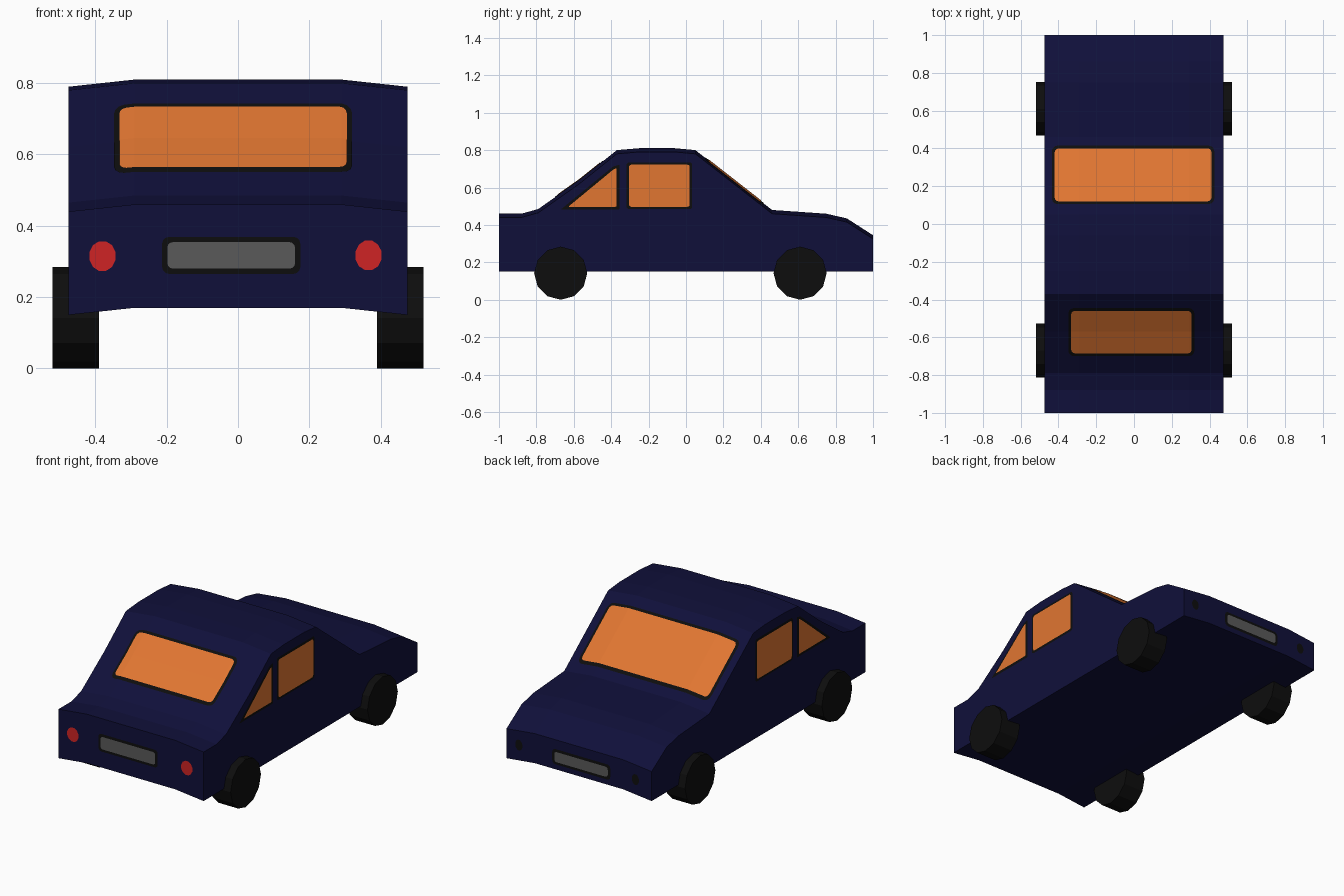
import bpy, bmesh, math
from mathutils import Vector

if "Cube" in bpy.data.objects:
    bpy.data.objects.remove(bpy.data.objects["Cube"])


def material(name, r, g, b):
    m = bpy.data.materials.new(name)
    m.diffuse_color = (r, g, b, 1)
    m.use_nodes = True
    m.node_tree.nodes["Principled BSDF"].inputs["Base Color"].default_value = m.diffuse_color
    return m


NAVY = material("navy paint", 0.0050, 0.0050, 0.042)
ORANGE = material("orange glass", 0.75, 0.18, 0.031)
BLACK = material("black rubber", 0.0042, 0.0042, 0.0042)
RED = material("red lamp", 0.62, 0.017, 0.018)
GREY = material("grey plate", 0.10, 0.10, 0.10)

# Upper outline of the body along its length (y, z) at the centre
TOP = [(-1, .46), (-.88, .46), (-.79, .485), (-.57, .64), (-.37, .80), (-.25, .81),
       (-.06, .81), (.05, .80), (.46, .48), (.75, .46), (.86, .435), (1, .345)]
HALF, FLAT, DROP, FLOOR = .475, .29, .02, .17


def finish(bm, name, mat):
    me = bpy.data.meshes.new(name)
    bm.to_mesh(me)
    bm.free()
    me.materials.append(mat)
    ob = bpy.data.objects.new(name, me)
    bpy.context.collection.objects.link(ob)
    return ob


def surface(x, y):
    """Height of the body shell at x, y."""
    z = TOP[-1][1]
    for (y0, z0), (y1, z1) in zip(TOP, TOP[1:]):
        if y0 <= y <= y1:
            z = z0 + (z1 - z0) * (y - y0) / (y1 - y0)
            break
    return z - DROP * max(0, abs(x) - FLAT) / (HALF - FLAT)


def rect(a0, a1, b0, b1, grow=0.0):
    return [(a0 - grow, b0 - grow), (a1 + grow, b0 - grow),
            (a1 + grow, b1 + grow), (a0 - grow, b1 + grow)]


def oval(a, b, ra, rb, n=12):
    return [(a + ra * math.cos(math.tau * (i + .5) / n),
             b + rb * math.sin(math.tau * (i + .5) / n)) for i in range(n)]


def plate(name, outline, place, out, mat, radius=0.0):
    """Thin sheet: rounded outline, creased where the shell creases, then placed."""
    bm = bmesh.new()
    bm.faces.new([bm.verts.new((a, b, 0)) for a, b in outline])
    if radius:
        bmesh.ops.bevel(bm, geom=bm.verts[:], offset=radius, segments=3,
                        profile=.5, affect='VERTICES')
    if out == (0, 0, 1):
        cuts = [((s * FLAT, 0, 0), (1, 0, 0)) for s in (-1, 1)]
        cuts += [((0, y, 0), (0, 1, 0)) for y, z in TOP]
        for co, no in cuts:
            bmesh.ops.bisect_plane(bm, geom=bm.verts[:] + bm.edges[:] + bm.faces[:],
                                   plane_co=co, plane_no=no)
    for v in bm.verts:
        v.co = place(v.co.x, v.co.y)
    bm.normal_update()
    flip = [f for f in bm.faces if f.normal.dot(Vector(out)) < 0]
    if flip:
        bmesh.ops.reverse_faces(bm, faces=flip)
    return finish(bm, name, mat)


# Body shell: lengthwise outline swept through four cross stations
bm = bmesh.new()
loop = TOP + [(1, FLOOR), (-1, FLOOR)]
rings = [[bm.verts.new((x, y, z - d)) for y, z in loop]
         for x, d in ((-HALF, DROP), (-FLAT, 0), (FLAT, 0), (HALF, DROP))]
n = len(loop)
for a, b in zip(rings, rings[1:]):
    for i in range(n):
        j = (i + 1) % n
        bm.faces.new((a[i], a[j], b[j], b[i]))
caps = [bm.faces.new(rings[0]), bm.faces.new(rings[-1])]
bmesh.ops.recalc_face_normals(bm, faces=bm.faces[:])
bmesh.ops.triangulate(bm, faces=caps)
finish(bm, "body", NAVY)

# Wheels
for y, end in ((-.67, "front"), (.61, "back")):
    for s, side in ((-1, "left"), (1, "right")):
        bpy.ops.mesh.primitive_cylinder_add(vertices=12, radius=.142, depth=.13,
                                            location=(s * .455, y, .142),
                                            rotation=(0, math.pi / 2, 0))
        wheel = bpy.context.object
        wheel.name = f"{end}_{side}_wheel"
        wheel.data.materials.append(BLACK)

# Sloping windows follow the shell, black surround under orange glass
for name, box in (("front_window", (-.333, .305, -.685, -.46)),
                  ("back_window", (-.42, .41, .12, .40))):
    for part, grow, lift, mat, r in (("surround", .015, .003, BLACK, .03),
                                     ("glass", 0, .006, ORANGE, .02)):
        plate(f"{name}_{part}", rect(*box, grow),
              lambda x, y, h=lift: (x, y, surface(x, y) + h), (0, 0, 1), mat, r)

# Side windows on both flanks
QUARTER = [(-.63, .497), (-.372, .497), (-.372, .705), (-.39, .695)]
QUARTER_EDGE = [(-.67, .482), (-.355, .482), (-.355, .722), (-.39, .712)]
for s, side in ((-1, "left"), (1, "right")):
    for part, outline, lift, mat, r in (
            ("door_window_surround", rect(-.305, .02, .497, .722, .013), .002, BLACK, .015),
            ("door_window_glass", rect(-.305, .02, .497, .722), .004, ORANGE, .012),
            ("quarter_window_surround", QUARTER_EDGE, .002, BLACK, .006),
            ("quarter_window_glass", QUARTER, .004, ORANGE, .005)):
        plate(f"{side}_{part}", outline,
              lambda y, z, x=s * (HALF + lift): (x, y, z), (s, 0, 0), mat, r)

# End panels: blank plates and lamps
for s, end, box, lamps, size, lamp_mat in (
        (-1, "front", (-.198, .16, .28, .354), ((-.38, .315), (.366, .317)), (.038, .043), RED),
        (1, "back", (-.19, .16, .215, .275), ((-.37, .25), (.393, .25)), (.024, .032), BLACK)):
    def place(lift, s=s):
        return lambda x, z: (x, s * (1 + lift), z)
    plate(f"{end}_plate_surround", rect(*box, .015), place(.001), (0, s, 0), BLACK, .02)
    plate(f"{end}_plate", rect(*box), place(.003), (0, s, 0), GREY, .015)
    for (x, z), side in zip(lamps, ("left", "right")):
        plate(f"{end}_{side}_lamp", oval(x, z, *size), place(.002), (0, s, 0), lamp_mat)
